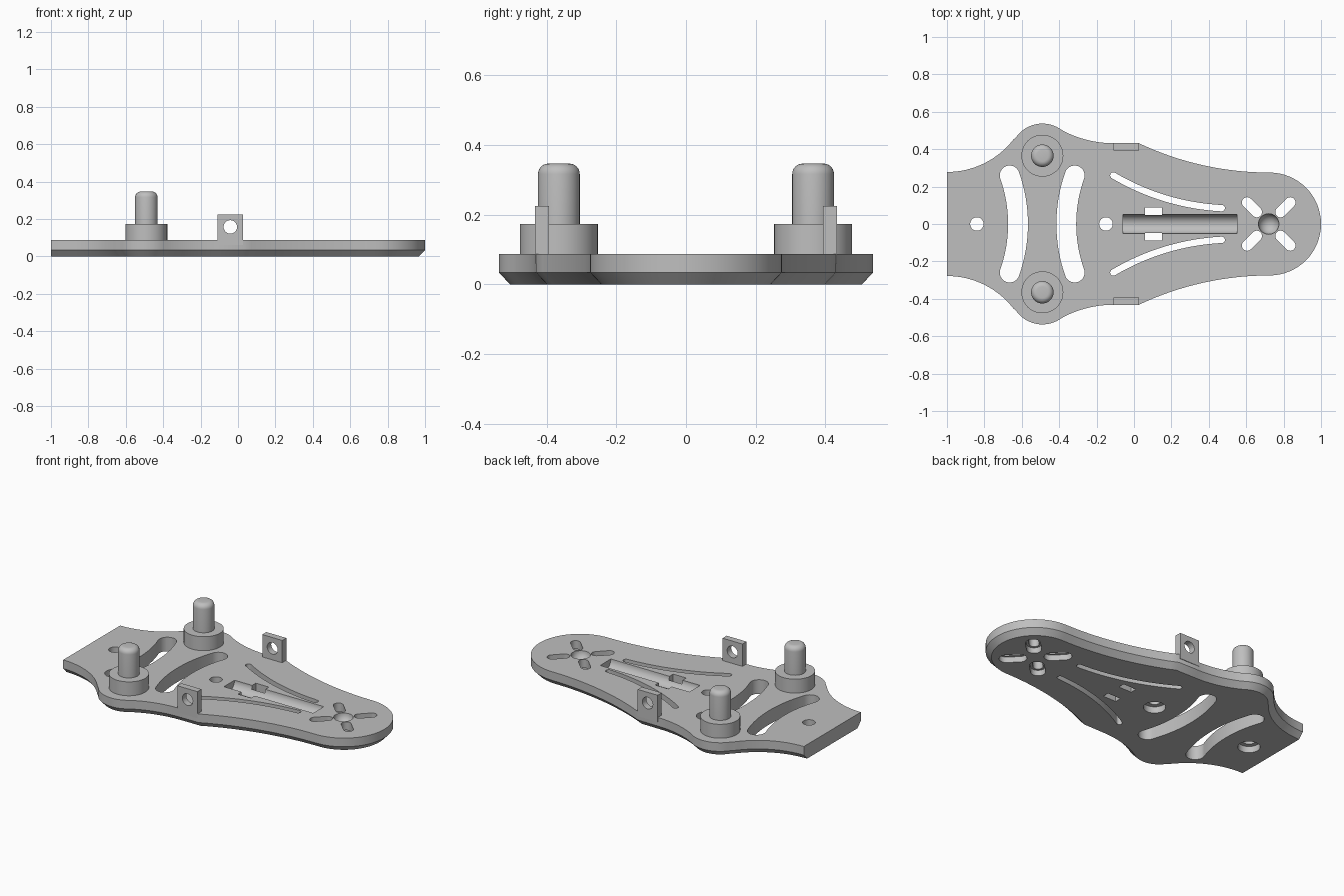
import bpy, bmesh
from math import sin, cos, radians
from mathutils import Matrix, Vector

cube = bpy.data.objects.get("Cube")
if cube:
    bpy.data.objects.remove(cube, do_unlink=True)

grey = bpy.data.materials.new("plain grey")
grey.use_nodes = True
grey.diffuse_color = (0.52, 0.52, 0.52, 1)
grey.node_tree.nodes["Principled BSDF"].inputs["Base Color"].default_value = grey.diffuse_color

TOP, CHAMFER = 0.087, 0.034


def finish(name, bm):
    bmesh.ops.remove_doubles(bm, verts=bm.verts, dist=1e-5)
    bmesh.ops.recalc_face_normals(bm, faces=bm.faces)
    mesh = bpy.data.meshes.new(name)
    bm.to_mesh(mesh)
    bm.free()
    mesh.materials.append(grey)
    ob = bpy.data.objects.new(name, mesh)
    bpy.context.collection.objects.link(ob)
    return ob


def activate(ob):
    bpy.ops.object.select_all(action="DESELECT")
    ob.select_set(True)
    bpy.context.view_layer.objects.active = ob


def smooth(ob):
    activate(ob)
    bpy.ops.object.shade_smooth_by_angle(angle=radians(30))


def arc(cx, cy, r, a0, a1, n=16):
    angles = [radians(a0 + (a1 - a0) * i / n) for i in range(n + 1)]
    return [Vector((cx + r * cos(a), cy + r * sin(a))) for a in angles]


def mirrored(pts):
    return [Vector((p.x, -p.y)) for p in pts]


def loft(name, layers):
    """Stack outlines (points, z) into a closed solid."""
    bm = bmesh.new()
    rings = [[bm.verts.new((p.x, p.y, z)) for p in pts] for pts, z in layers]
    for low, high in zip(rings, rings[1:]):
        for i in range(len(low)):
            bm.faces.new((low[i - 1], low[i], high[i], high[i - 1]))
    bm.faces.new(rings[0])
    bm.faces.new(rings[-1])
    return finish(name, bm)


def prism(pts, z0=-0.1, z1=0.2):
    clean = [p for i, p in enumerate(pts) if (p - pts[i - 1]).length > 1e-4]
    return loft("cutter", [(clean, z0), (clean, z1)])


def box(name, x0, x1, y0, y1, z0, z1):
    pts = [Vector(p) for p in ((x0, y0), (x1, y0), (x1, y1), (x0, y1))]
    return loft(name, [(pts, z0), (pts, z1)])


def rod(r, length, center, axis):
    bm = bmesh.new()
    turn = Matrix.Rotation(radians(90), 4, axis)
    bmesh.ops.create_cone(bm, cap_ends=True, segments=32, radius1=r, radius2=r,
                          depth=length, matrix=Matrix.Translation(center) @ turn)
    return finish("cutter", bm)


def ball(r, center):
    bm = bmesh.new()
    bmesh.ops.create_uvsphere(bm, u_segments=32, v_segments=16, radius=r,
                              matrix=Matrix.Translation(center))
    return finish("cutter", bm)


def cut(ob, cutters):
    activate(ob)
    for c in cutters:
        c.hide_render = True
        mod = ob.modifiers.new("cut", "BOOLEAN")
        mod.operation, mod.solver, mod.object = "DIFFERENCE", "EXACT", c
        bpy.ops.object.modifier_apply(modifier=mod.name)
        bpy.data.objects.remove(c, do_unlink=True)


def curved_slot(cx, cy, r, a0, a1, w):
    p0, p1 = arc(cx, cy, r, a0, a1, 1)
    return (arc(cx, cy, r + w, a0, a1) + arc(p1.x, p1.y, w, a1, a1 + 180)
            + arc(cx, cy, r - w, a1, a0) + arc(p0.x, p0.y, w, a0 + 180, a0 + 360))


def radial_slot(cx, cy, angle, near, far, w):
    d = Vector((cos(radians(angle)), sin(radians(angle))))
    p, q = Vector((cx, cy)) + d * near, Vector((cx, cy)) + d * far
    return (arc(q.x, q.y, w, angle - 90, angle + 90)
            + arc(p.x, p.y, w, angle + 90, angle + 270))


# Plate outline, one half then mirrored
half = (arc(-1, 0.728, 0.45, 270, 322) + arc(-0.49, 0.365, 0.172, 145, 58)
        + arc(-0.11, 1.01, 0.578, 243, 270) + arc(0.725, 1.91, 1.635, 244.85, 270)
        + arc(0.725, 0, 0.275, 90, 0)[1:])


# Lower outline drawn in for the chamfer; the straight end stays flush
def inset(pts, d):
    out = []
    for i, p in enumerate(pts):
        t = pts[min(i + 1, len(pts) - 1)] - pts[max(i - 1, 0)]
        n = Vector((t.y, -t.x)).normalized()
        out.append(p + n * d)
    out[0] = Vector((-1, pts[0].y - d))
    out[-1] = Vector((pts[-1].x - d, 0))
    return out


def whole(pts):
    return pts + mirrored(pts[:-1])[::-1]


outline, lower = whole(half), whole(inset(half, 0.032))
plate = loft("base_plate", [(lower, 0), (outline, CHAMFER), (outline, TOP)])

# Curved windows and thin side slots
thin = curved_slot(0.533, 1.343, 1.26, 239.3, 267.1, 0.017)
cutters = [prism(curved_slot(-1.394, 0, 0.774, -19.6, 19.6, 0.053)),
           prism(curved_slot(0.412, 0, 0.774, 160.4, 199.6, 0.053)),
           prism(thin), prism(mirrored(thin))]

# Screw holes, wider from below
for x in (-0.84, -0.15):
    cutters += [prism(arc(x, 0, 0.036, 0, 360, 32)),
                prism(arc(x, 0, 0.063, 0, 360, 32), -0.1, 0.04)]

# Four crossed slots around a round dimple
for angle in (45, 135, 225, 315):
    cutters += [prism(radial_slot(0.72, 0, angle, 0.09, 0.163, 0.028)),
                prism(radial_slot(0.72, 0, angle, 0.09, 0.163, 0.042), -0.1, 0.035)]
cutters.append(ball(0.055, (0.72, 0, TOP)))

# Round-bottomed channel with a strap slot on each side
cutters.append(rod(0.052, 0.61, (0.245, 0, TOP), "Y"))
for y0, y1 in ((0.047, 0.088), (-0.088, -0.047)):
    cutters.append(box("cutter", 0.06, 0.15, y0, y1, -0.1, 0.2))
cut(plate, cutters)
smooth(plate)


# Turned parts: boss and round-topped pin
def lathe(name, profile, x, y):
    layers = [(arc(x, y, r, 0, 360, 40)[:-1], z) for r, z in profile]
    smooth(loft(name, layers))


pin_top = [(p.x, p.y) for p in arc(0.03, 0.317, 0.03, 0, 90, 6)]
for side, s in (("left", 1), ("right", -1)):
    y = 0.365 * s
    lathe("boss_" + side, [(0.112, 0.07), (0.112, 0.173)], -0.49, y)
    lathe("pin_" + side, [(0.06, 0.16)] + pin_top, -0.49, y)
    # Upright tab with a cross hole
    y0, y1 = sorted((0.394 * s, 0.434 * s))
    tab = box("tab_" + side, -0.11, 0.026, y0, y1, 0.06, 0.225)
    cut(tab, [rod(0.036, 0.2, (-0.041, 0.414 * s, 0.158), "X")])
    smooth(tab)
